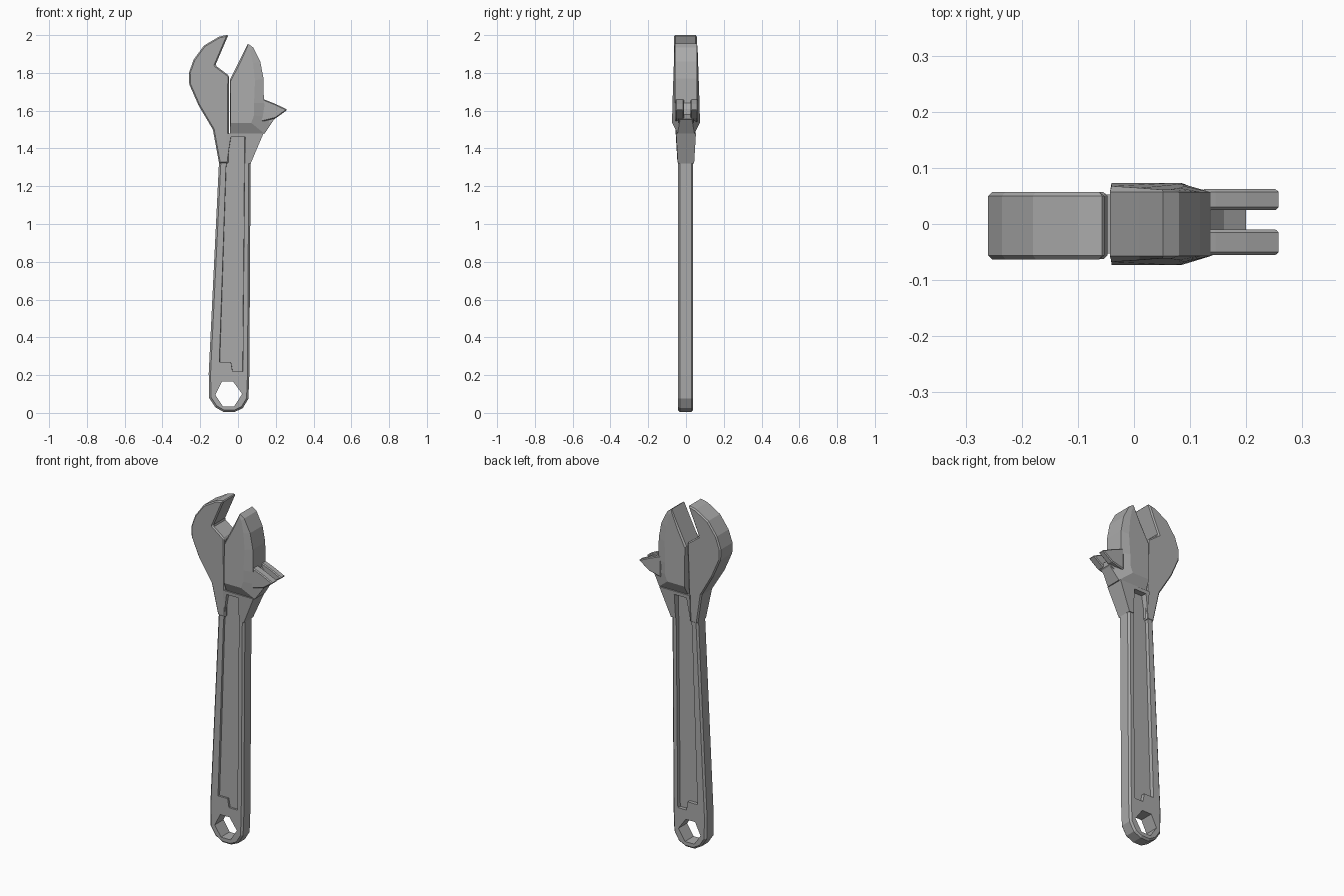
import bpy
import bmesh
from math import radians

if "Cube" in bpy.data.objects:
    bpy.data.objects.remove(bpy.data.objects["Cube"], do_unlink=True)

steel = bpy.data.materials.new("grey_steel")
steel.use_nodes = True
GREY = (0.4, 0.4, 0.4, 1)
steel.diffuse_color = GREY
steel.node_tree.nodes["Principled BSDF"].inputs["Base Color"].default_value = GREY


def loft(name, rings):
    """Join matching outline rings, each a list of (x, y, z), into a closed solid."""
    bm = bmesh.new()
    loops = [[bm.verts.new(p) for p in ring] for ring in rings]
    n = len(loops[0])
    for a, b in zip(loops, loops[1:]):
        for i in range(n):
            j = (i + 1) % n
            bm.faces.new((a[i], a[j], b[j], b[i]))
    bm.faces.new(loops[0])
    bm.faces.new(loops[-1])
    bmesh.ops.recalc_face_normals(bm, faces=bm.faces)
    mesh = bpy.data.meshes.new(name)
    bm.to_mesh(mesh)
    bm.free()
    mesh.materials.append(steel)
    obj = bpy.data.objects.new(name, mesh)
    bpy.context.collection.objects.link(obj)
    return obj


def ring(outline, y):
    """Outline at depth y, where y is a number or a rule of height."""
    return [(x, y(z) if callable(y) else y, z) for x, z in outline]


def soften(obj, width):
    mod = obj.modifiers.new("edge_chamfer", "BEVEL")
    mod.width = width
    mod.segments = 1
    mod.limit_method = "ANGLE"
    mod.angle_limit = radians(40)


def carve(obj, cutters):
    for c in cutters:
        mod = obj.modifiers.new("cut", "BOOLEAN")
        mod.operation = "DIFFERENCE"
        mod.solver = "EXACT"
        mod.object = c
    bpy.context.view_layer.update()
    graph = bpy.context.evaluated_depsgraph_get()
    baked = bpy.data.meshes.new_from_object(obj.evaluated_get(graph))
    obj.modifiers.clear()
    obj.data = baked


def taper(base, rate, start):
    return lambda z: base + rate * (z - start)


def negative(rule):
    return lambda z: -rule(z)


# Handle with rounded foot
handle_outline = [(-0.075, 0.004), (-0.02, 0.004), (0.025, 0.025), (0.055, 0.075),
                  (0.06, 0.2), (0.067, 1.34), (-0.1, 1.34), (-0.155, 0.21),
                  (-0.153, 0.08), (-0.12, 0.03)]
handle = loft("handle", [ring(handle_outline, -0.042), ring(handle_outline, 0.038)])
soften(handle, 0.01)

# Flared neck below the moving jaw
neck_outline = [(-0.06, 1.32), (0.067, 1.32), (0.135, 1.48), (-0.06, 1.48)]
neck_depth = taper(0.043, 0.06, 1.32)
neck = loft("neck", [ring(neck_outline, negative(neck_depth)), ring(neck_outline, neck_depth)])

# Cutters: hexagonal hanging hole and the long recess on each face
hex_outline = [(-0.085, 0.165), (-0.025, 0.165), (0.022, 0.1),
               (-0.02, 0.035), (-0.08, 0.035), (-0.12, 0.095)]
hole = loft("hole_cutter", [ring(hex_outline, -0.2), ring(hex_outline, 0.2)])
recess_mouth = [(-0.11, 0.27), (-0.04, 0.27), (-0.03, 0.22), (0.032, 0.22),
                (0.045, 1.46), (-0.04, 1.46), (-0.07, 1.3)]
recess_floor = [(x * 0.85 - 0.003, z) for x, z in recess_mouth]
front_recess = loft("front_recess_cutter", [ring(recess_mouth, -0.09), ring(recess_floor, -0.031)])
back_recess = loft("back_recess_cutter", [ring(recess_mouth, 0.09), ring(recess_floor, 0.018)])
cutters = [hole, front_recess, back_recess]
carve(handle, cutters)
carve(neck, cutters[1:])
for c in cutters:
    bpy.data.objects.remove(c, do_unlink=True)

# Fixed jaw: shank and curved hook
jaw_outline = [(-0.1, 1.32), (-0.05, 1.32), (-0.047, 1.785), (-0.12, 1.84),
               (-0.05, 2.003), (-0.1, 1.992), (-0.18, 1.945), (-0.235, 1.87),
               (-0.26, 1.8), (-0.258, 1.74), (-0.21, 1.63), (-0.133, 1.5)]
jaw_front = lambda z: -0.045 - 0.018 * min(1, (z - 1.32) / 0.3)
jaw_back = lambda z: 0.04 + 0.017 * min(1, (z - 1.32) / 0.3)
fixed_jaw = loft("fixed_jaw", [ring(jaw_outline, jaw_front), ring(jaw_outline, jaw_back)])
soften(fixed_jaw, 0.007)

# Moving jaw: faceted body that swells toward its lower middle
body_outline = [(-0.043, 1.48), (0.14, 1.478), (0.195, 1.56), (0.137, 1.64),
                (0.135, 1.77), (0.118, 1.86), (0.08, 1.935), (0.052, 1.955),
                (0.01, 1.87), (-0.043, 1.765)]
swell_outline = [(-0.04, 1.535), (0.07, 1.535), (0.085, 1.575), (0.085, 1.64),
                 (0.09, 1.76), (0.08, 1.85), (0.065, 1.92), (0.05, 1.94),
                 (0.01, 1.85), (-0.04, 1.755)]


def edge_depth(x, z):
    if x > 0.18:
        return 0.03
    return 0.045 if z < 1.5 else 0.057


def swell_depth(x, z):
    return 0.073 - 0.035 * max(0, z - 1.6)


def sided(outline, depth, side):
    return [(x, side * depth(x, z), z) for x, z in outline]


moving_jaw = loft("moving_jaw", [
    sided(swell_outline, swell_depth, -1), sided(body_outline, edge_depth, -1),
    sided(body_outline, edge_depth, 1), sided(swell_outline, swell_depth, 1)])

# Forked thumb grip on the side of the moving jaw
prong_outline = [(0.12, 1.665), (0.145, 1.657), (0.2, 1.635), (0.262, 1.605),
                 (0.2, 1.56), (0.12, 1.54)]
for side, inner, outer in (("front", -0.01, -0.055), ("back", 0.025, 0.062)):
    prong = loft(side + "_prong", [ring(prong_outline, inner), ring(prong_outline, outer)])
    soften(prong, 0.005)
web_outline = [(0.12, 1.62), (0.15, 1.615), (0.2, 1.58), (0.195, 1.555), (0.12, 1.5)]
loft("grip_web", [ring(web_outline, -0.04), ring(web_outline, 0.04)])
